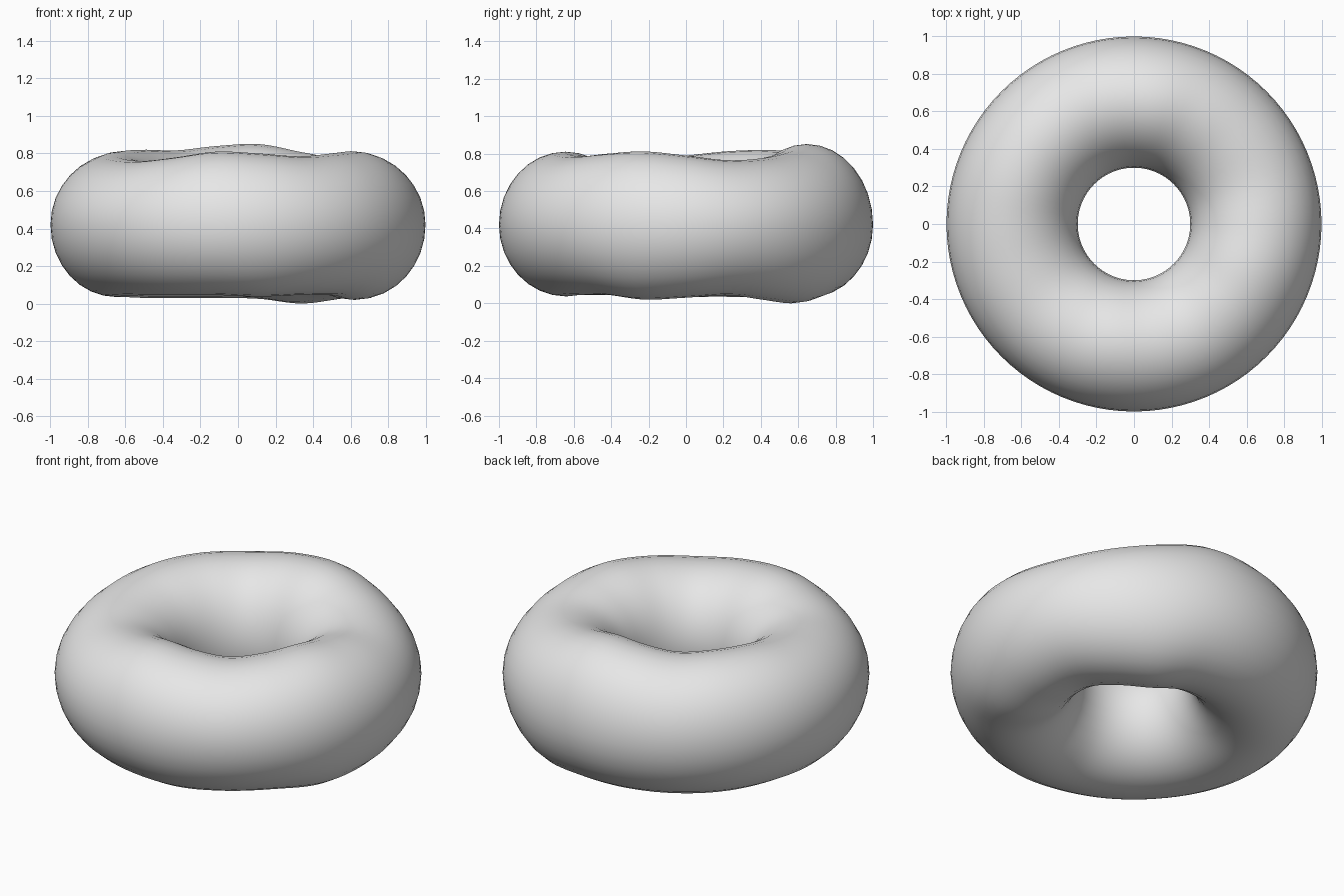
import bpy, bmesh, math

if "Cube" in bpy.data.objects:
    bpy.data.objects.remove(bpy.data.objects["Cube"])

# Crest and underside heights of the ring, every 20 degrees from +x
TOP = [.79, .765, .777, .81, .85, .84, .817, .82, .813, .79,
       .77, .76, .78, .81, .80, .785, .80, .812]
BOTTOM = [.03, .043, .018, 0, .025, .03, .03, .03, .035, .035,
          .04, .045, .045, .045, .037, .045, .045, .02]
MID, RING, TUBE = .42, .65, .35
AROUND, SECTION = 96, 32


def wave(values, angle):
    """Smooth periodic curve through evenly spaced values."""
    n = len(values)
    f = angle / math.tau * n
    i = int(f)
    t = f - i
    a, b, c, d = (values[(i + k) % n] for k in (-1, 0, 1, 2))
    return b + .5 * t * (c - a + t * (2*a - 5*b + 4*c - d + t * (3*(b - c) + d - a)))


# Uneven dough ring: an oval section swept around, with wavy top and bottom
bm = bmesh.new()
rings = []
for i in range(AROUND):
    a = math.tau * i / AROUND
    top, bottom = wave(TOP, a), wave(BOTTOM, a)
    ring = []
    for j in range(SECTION):
        s = math.tau * j / SECTION
        r = RING + TUBE * math.cos(s)
        h = math.sin(s)
        z = MID + h * ((top - MID) if h > 0 else (MID - bottom))
        ring.append(bm.verts.new((r * math.cos(a), r * math.sin(a), z)))
    rings.append(ring)
for i in range(AROUND):
    p, q = rings[i], rings[(i + 1) % AROUND]
    for j in range(SECTION):
        k = (j + 1) % SECTION
        bm.faces.new((p[j], q[j], q[k], p[k])).smooth = True
bmesh.ops.recalc_face_normals(bm, faces=bm.faces)

mesh = bpy.data.meshes.new("dough_ring")
bm.to_mesh(mesh)
bm.free()
mat = bpy.data.materials.new("light grey")
mat.diffuse_color = (.8, .8, .8, 1)
mat.use_nodes = True
mat.node_tree.nodes["Principled BSDF"].inputs["Base Color"].default_value = mat.diffuse_color
mesh.materials.append(mat)
bpy.context.collection.objects.link(bpy.data.objects.new("dough_ring", mesh))
